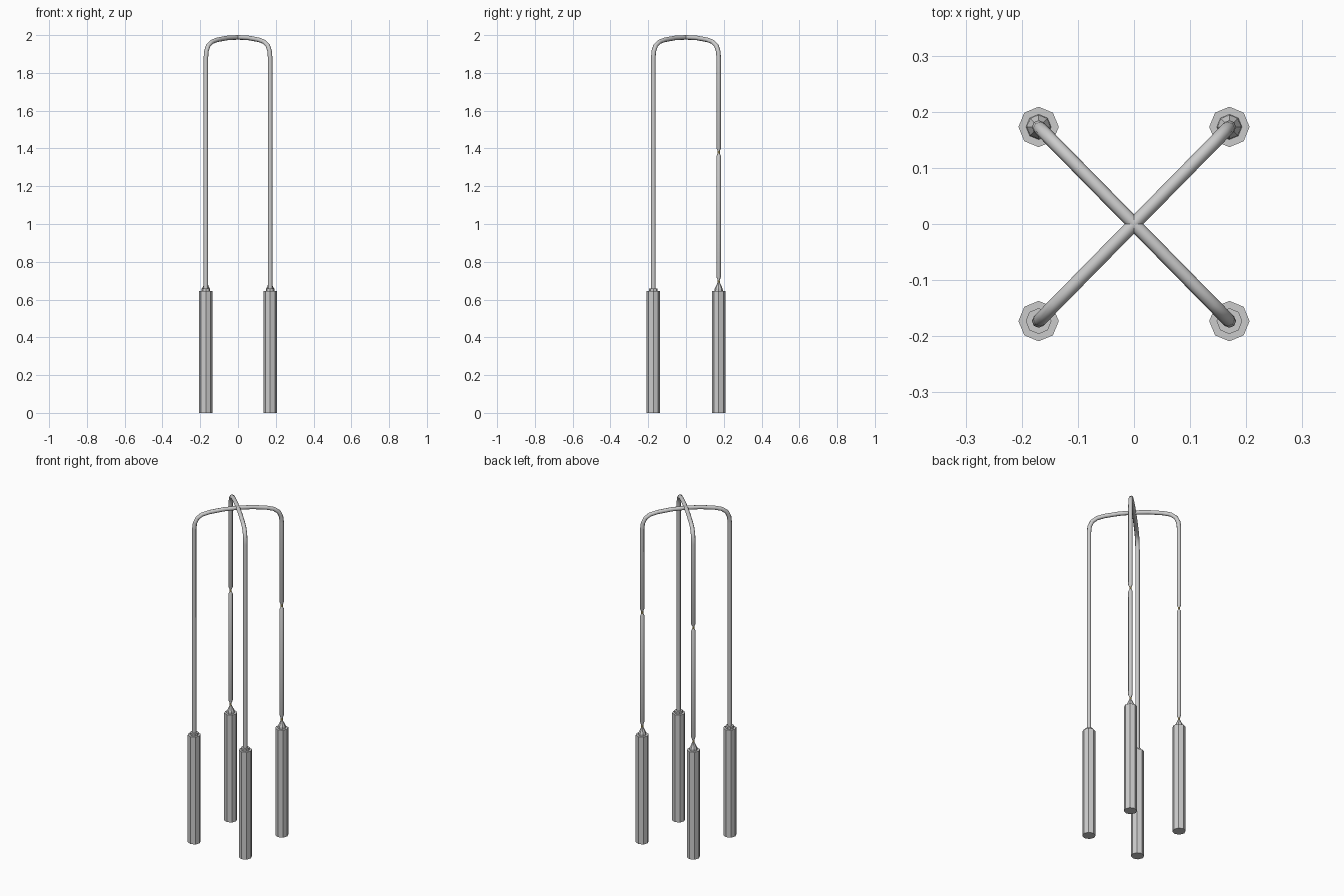
import bpy, bmesh, math

if "Cube" in bpy.data.objects:
    bpy.data.objects.remove(bpy.data.objects["Cube"])

PX, PY = 0.17, 0.173
gold = bpy.data.materials.new("gold")
gold.diffuse_color = (0.8, 0.65, 0.25, 1)
gold.use_nodes = True
gold.node_tree.nodes["Principled BSDF"].inputs["Base Color"].default_value = gold.diffuse_color


def lathe(name, x, y, profile, sides=8):
    """Octagonal solid from (radius, z) rings, capped at both ends."""
    bm = bmesh.new()
    rings = []
    for r, z in profile:
        rings.append([bm.verts.new((x + r * math.cos(2 * math.pi * i / sides),
                                    y + r * math.sin(2 * math.pi * i / sides), z))
                      for i in range(sides)])
    for a, b in zip(rings, rings[1:]):
        for i in range(sides):
            j = (i + 1) % sides
            bm.faces.new((a[i], a[j], b[j], b[i]))
    bm.faces.new(rings[0][::-1])
    bm.faces.new(rings[-1])
    me = bpy.data.meshes.new(name)
    bm.to_mesh(me)
    bm.free()
    ob = bpy.data.objects.new(name, me)
    bpy.context.collection.objects.link(ob)
    return ob


# Half arch as (fraction of diagonal, height)
half = [(1, 1.88), (0.985, 1.915), (0.93, 1.944), (0.82, 1.964),
        (0.65, 1.975), (0.33, 1.985)]
R = 0.012


def arch(name, side):
    """Front leg, over the top, down to the necked back leg."""
    front = [(-1, 0.65, 1)] + [(-t, z, 1) for t, z in half]
    back = [(t, z, 1) for t, z in half[::-1]]
    back += [(1, 1.40, 1), (1, 1.386, 0.45), (1, 1.374, 0.45), (1, 1.36, 1),
             (1, 0.72, 1), (1, 0.70, 0.4), (1, 0.69, 0.4)]
    pts = front + [(0, 1.988, 1)] + back
    cu = bpy.data.curves.new(name, 'CURVE')
    cu.dimensions = '3D'
    cu.bevel_depth = R
    cu.bevel_resolution = 2
    cu.use_fill_caps = True
    sp = cu.splines.new('POLY')
    sp.points.add(len(pts) - 1)
    for p, (t, z, r) in zip(sp.points, pts):
        p.co = (side * t * PX, t * PY, z, 1)
        p.radius = r
    ob = bpy.data.objects.new(name, cu)
    bpy.context.collection.objects.link(ob)
    bpy.ops.object.select_all(action='DESELECT')
    ob.select_set(True)
    bpy.context.view_layer.objects.active = ob
    bpy.ops.object.convert(target='MESH')
    bpy.ops.object.shade_smooth_by_angle(angle=math.radians(50))


for side, label in ((-1, "left"), (1, "right")):
    arch("cable_to_back_" + label, side)
    x = side * PX
    # Handles with a stepped collar in front, a tapered neck at the back
    lathe("front_handle_" + label, x, -PY, [(0.036, 0), (0.036, 0.645)])
    lathe("front_collar_" + label, x, -PY, [(0.023, 0.64), (0.023, 0.658)])
    lathe("back_handle_" + label, x, PY, [(0.036, 0), (0.036, 0.645)])
    lathe("back_neck_" + label, x, PY, [(0.023, 0.64), (0.021, 0.658), (0.005, 0.692)])
    # Thin bare joints at the necks
    for n, z in (("upper", 1.38), ("lower", 0.695)):
        j = lathe(f"{n}_joint_{label}", x, PY, [(0.006, z - 0.007), (0.006, z + 0.007)])
        j.data.materials.append(gold)
